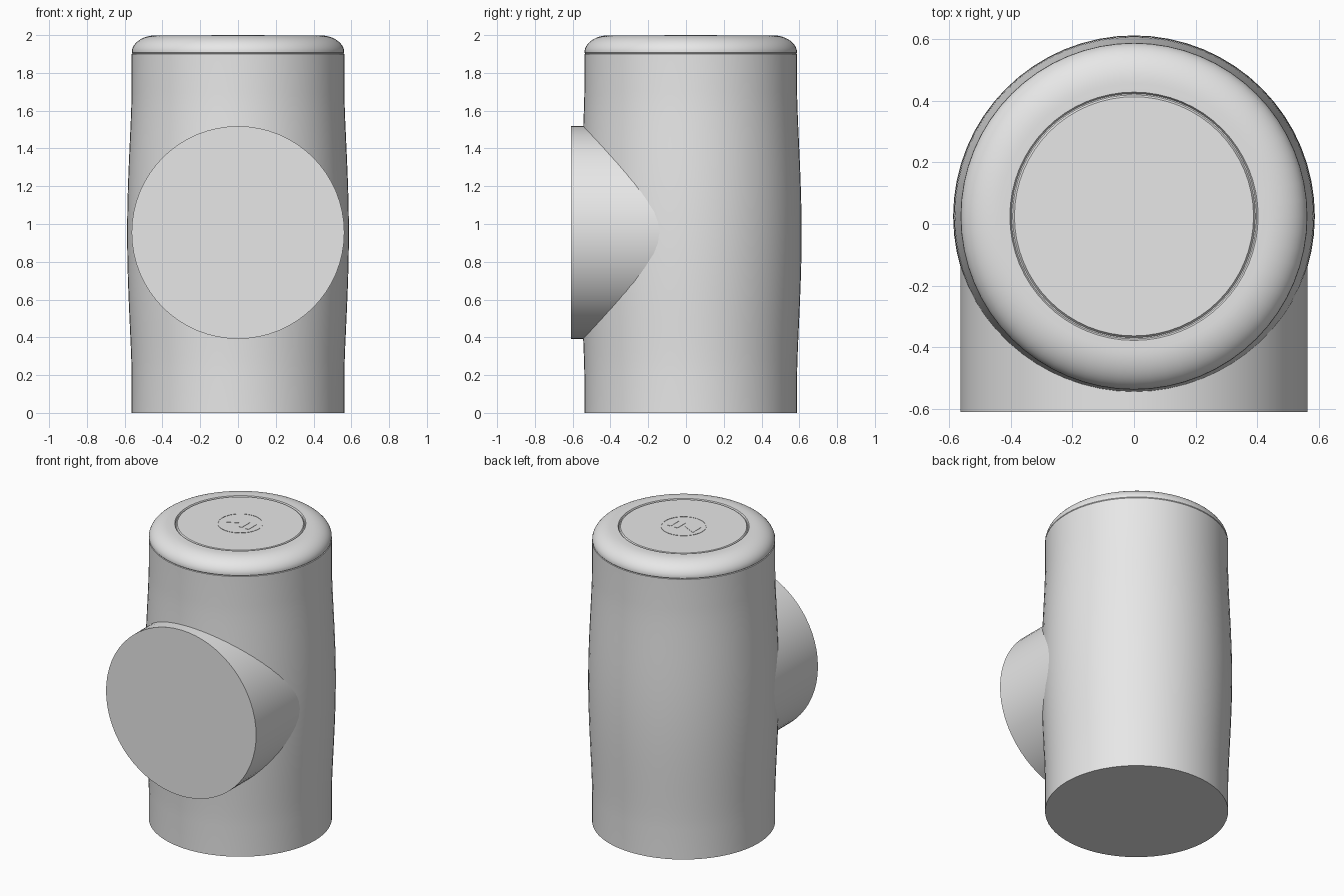
import bpy, bmesh, math
from mathutils import Matrix

if "Cube" in bpy.data.objects:
    bpy.data.objects.remove(bpy.data.objects["Cube"], do_unlink=True)

AXIS_Y = 0.025   # the upright body sits slightly behind the origin
RADIUS = 0.563
SEGMENTS = 64

grey = bpy.data.materials.new("plain grey")
grey.use_nodes = True
colour = (0.8, 0.8, 0.8, 1)
grey.diffuse_color = colour
for node in grey.node_tree.nodes:
    if node.type == 'BSDF_PRINCIPLED':
        node.inputs["Base Color"].default_value = colour


def finish(name, bm, smooth=True):
    bmesh.ops.recalc_face_normals(bm, faces=bm.faces[:])
    mesh = bpy.data.meshes.new(name)
    bm.to_mesh(mesh)
    bm.free()
    mesh.materials.append(grey)
    obj = bpy.data.objects.new(name, mesh)
    bpy.context.collection.objects.link(obj)
    if smooth:
        bpy.ops.object.select_all(action='DESELECT')
        obj.select_set(True)
        bpy.context.view_layer.objects.active = obj
        bpy.ops.object.shade_smooth_by_angle(angle=math.radians(30))
    return obj


def lathe(name, profile, matrix, closed=False):
    """Turn an (r, z) profile about z; open profiles get flat caps."""
    bm = bmesh.new()
    rings = []
    for r, z in profile:
        angles = [math.tau * i / SEGMENTS for i in range(SEGMENTS)]
        rings.append([bm.verts.new((r * math.cos(a), r * math.sin(a), z)) for a in angles])
    pairs = list(zip(rings, rings[1:]))
    if closed:
        pairs.append((rings[-1], rings[0]))
    else:
        bm.faces.new(rings[0][::-1])
        bm.faces.new(rings[-1])
    for low, high in pairs:
        for i in range(SEGMENTS):
            j = (i + 1) % SEGMENTS
            bm.faces.new((low[i], low[j], high[j], high[i]))
    bm.transform(matrix)
    return finish(name, bm)


def plate(name, outline, z, height):
    """Thin raised plate from a flat outline."""
    bm = bmesh.new()
    face = bm.faces.new([bm.verts.new((x, y + AXIS_Y, z)) for x, y in outline])
    made = bmesh.ops.extrude_face_region(bm, geom=[face])
    top = [v for v in made["geom"] if isinstance(v, bmesh.types.BMVert)]
    bmesh.ops.translate(bm, verts=top, vec=(0, 0, height))
    return finish(name, bm, smooth=False)


upright = Matrix.Translation((0, AXIS_Y, 0))

# Upright body, straight at both ends with a gentle swell at mid height
body = [(RADIUS, 0), (RADIUS, 0.2)]
for i in range(1, 20):
    t = i / 20
    body.append((RADIUS + 0.024 * math.sin(math.pi * t) ** 1.4, 0.2 + 1.5 * t))
body += [(RADIUS, 1.7), (RADIUS, 1.9), (RADIUS - 0.006, 1.903)]
lathe("body", body, upright)

# Rounded lid with a fine groove around the flat button
lid = [(RADIUS - 0.006, 1.9), (RADIUS - 0.001, 1.907)]
for i in range(1, 13):
    a = math.pi / 2 * i / 12
    lid.append((RADIUS - 0.13 + 0.13 * math.cos(a), 1.907 + 0.092 * math.sin(a)))
lid += [(0.403, 1.999), (0.398, 1.99), (0.394, 1.99), (0.388, 1.998)]
lathe("lid", lid, upright)

# Broad round side branch with a flat front
branch_axis = Matrix.Translation((0, 0, 0.955)) @ Matrix.Rotation(math.pi / 2, 4, 'X')
lathe("front_branch", [(RADIUS, 0), (RADIUS, 0.61)], branch_axis)

# Fine ring and control marks on the button
lathe("button_ring", [(0.136, 1.997), (0.14, 1.997), (0.14, 2.0), (0.136, 2.0)],
      upright, closed=True)
plate("triangle_mark", [(-0.1, -0.045), (-0.01, 0), (-0.1, 0.045)], 1.997, 0.003)
for side, x in (("left", 0.015), ("right", 0.065)):
    plate(side + "_bar_mark", [(x, -0.045), (x + 0.028, -0.045),
                               (x + 0.028, 0.045), (x, 0.045)], 1.997, 0.003)
